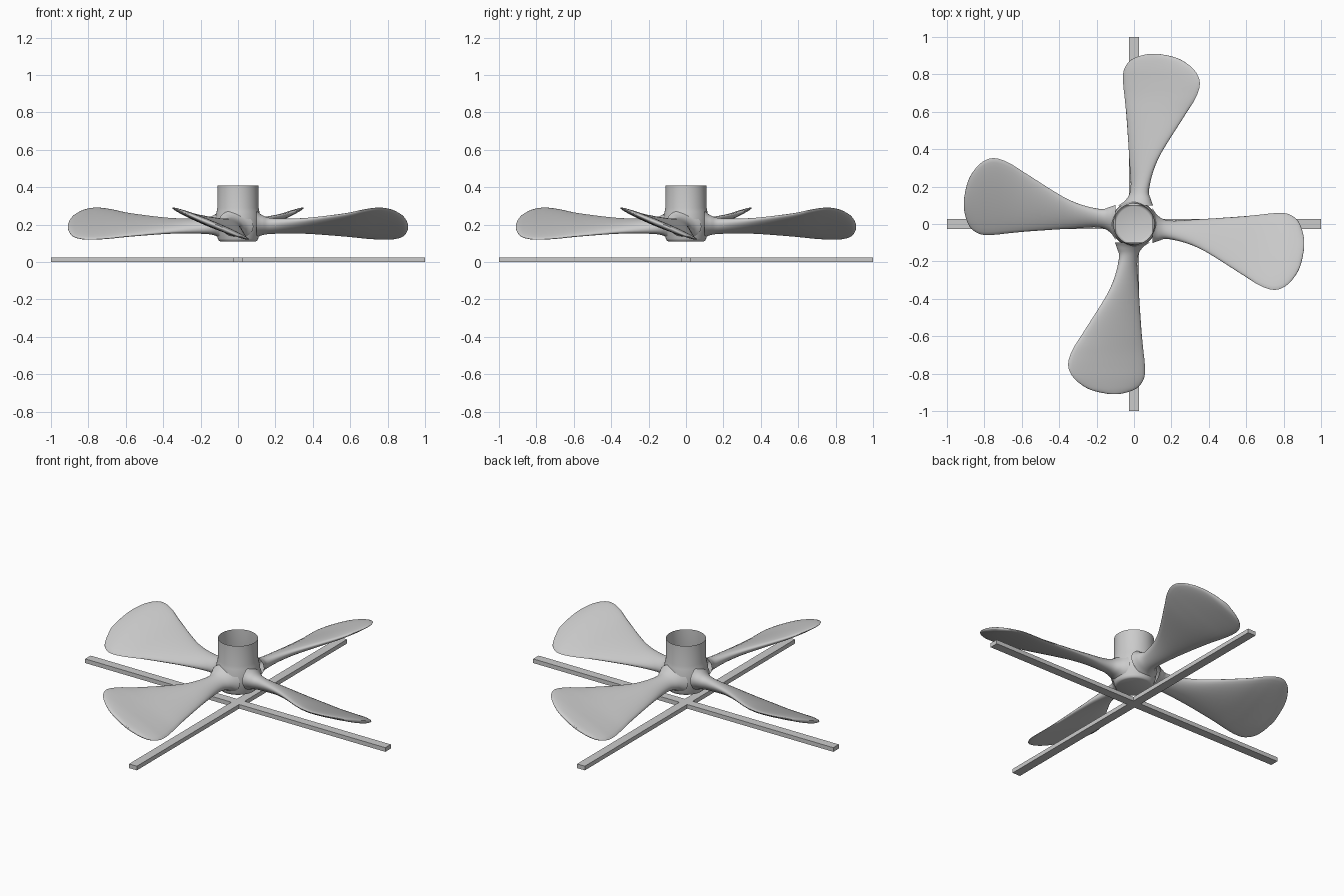
import bpy, bmesh, math
from mathutils import Vector

if "Cube" in bpy.data.objects:
    bpy.data.objects.remove(bpy.data.objects["Cube"])


def finish(name, bm, angle=40):
    bmesh.ops.recalc_face_normals(bm, faces=bm.faces)
    me = bpy.data.meshes.new(name)
    bm.to_mesh(me)
    bm.free()
    ob = bpy.data.objects.new(name, me)
    bpy.context.collection.objects.link(ob)
    bpy.ops.object.select_all(action='DESELECT')
    ob.select_set(True)
    bpy.context.view_layer.objects.active = ob
    if angle:
        bpy.ops.object.shade_smooth_by_angle(angle=math.radians(angle))
    return ob


def bridge(bm, a, b):
    n = len(a)
    for i in range(n):
        j = (i + 1) % n
        bm.faces.new((a[i], a[j], b[j], b[i]))


def smooth_rows(rows, steps):
    """Catmull-Rom interpolation of cross-section rows."""
    rows = [Vector(r) for r in rows]
    out = []
    for i in range(len(rows) - 1):
        p0, p1, p2 = rows[max(i - 1, 0)], rows[i], rows[i + 1]
        p3 = rows[min(i + 2, len(rows) - 1)]
        for s in range(steps):
            t = s / steps
            out.append(0.5 * (2 * p1 + (p2 - p0) * t
                              + (2 * p0 - 5 * p1 + 4 * p2 - p3) * t ** 2
                              + (3 * p1 - p0 - 3 * p2 + p3) * t ** 3))
    return out + [rows[-1]]


# crossed floor bars: one long bar, two short arms butted against it
def bar(name, x0, x1, y0, y1, h=0.025):
    bm = bmesh.new()
    bmesh.ops.create_cube(bm, size=1)
    for v in bm.verts:
        v.co = ((x0 + x1) / 2 + v.co.x * (x1 - x0),
                (y0 + y1) / 2 + v.co.y * (y1 - y0), h / 2 + v.co.z * h)
    return finish(name, bm, 0)


W = 0.026
bar("base_bar_long", -1, 1, -W, W)
bar("base_bar_front", -W, W, -1, -W)
bar("base_bar_back", -W, W, W, 1)

# hub: open-topped thin cup with a swollen collar where the blades join
profile = [(0.094, 0.11), (0.103, 0.114), (0.108, 0.125), (0.111, 0.142),
           (0.119, 0.165), (0.122, 0.2), (0.12, 0.24), (0.114, 0.27),
           (0.11, 0.29), (0.109, 0.41)]
bm = bmesh.new()
rings = [[bm.verts.new((r * math.cos(2 * math.pi * i / 64),
                        r * math.sin(2 * math.pi * i / 64), z))
          for i in range(64)] for r, z in profile]
bm.faces.new(rings[0])
for a, b in zip(rings, rings[1:]):
    bridge(bm, a, b)
finish("hub", bm, 50)

# blade sections: x, raised edge y and z, lowered edge y and z, half thickness
sections = [
    (0.100, -0.100, 0.230, 0.080, 0.175, 0.070),
    (0.130, -0.088, 0.225, 0.040, 0.170, 0.050),
    (0.190, -0.078, 0.220, 0.015, 0.165, 0.036),
    (0.350, -0.130, 0.227, 0.025, 0.160, 0.027),
    (0.570, -0.265, 0.257, 0.040, 0.140, 0.023),
    (0.675, -0.330, 0.280, 0.050, 0.128, 0.020),
    (0.755, -0.352, 0.290, 0.058, 0.122, 0.018),
    (0.820, -0.325, 0.280, 0.055, 0.122, 0.017),
    (0.870, -0.265, 0.255, 0.025, 0.132, 0.015),
    (0.895, -0.205, 0.230, -0.02, 0.150, 0.012),
    (0.910, -0.130, 0.200, -0.08, 0.178, 0.006),
]


def blade(name, turn):
    bm = bmesh.new()
    rings = []
    c, s = math.cos(turn), math.sin(turn)
    for x, y1, z1, y2, z2, t in smooth_rows(sections, 5):
        mid = Vector(((y1 + y2) / 2, (z1 + z2) / 2))
        u = Vector((y2 - y1, z2 - z1)) / 2
        v = Vector((-u.y, u.x)).normalized() * t
        ring = []
        for i in range(28):
            a = 2 * math.pi * i / 28
            p = mid + u * math.cos(a) + v * math.sin(a)
            ring.append(bm.verts.new((x * c - p.x * s, x * s + p.x * c, p.y)))
        rings.append(ring)
    for a, b in zip(rings, rings[1:]):
        bridge(bm, a, b)
    bm.faces.new(rings[-1])
    return finish(name, bm, 80)


for k in range(4):
    blade(f"blade_{k + 1}", k * math.pi / 2)
